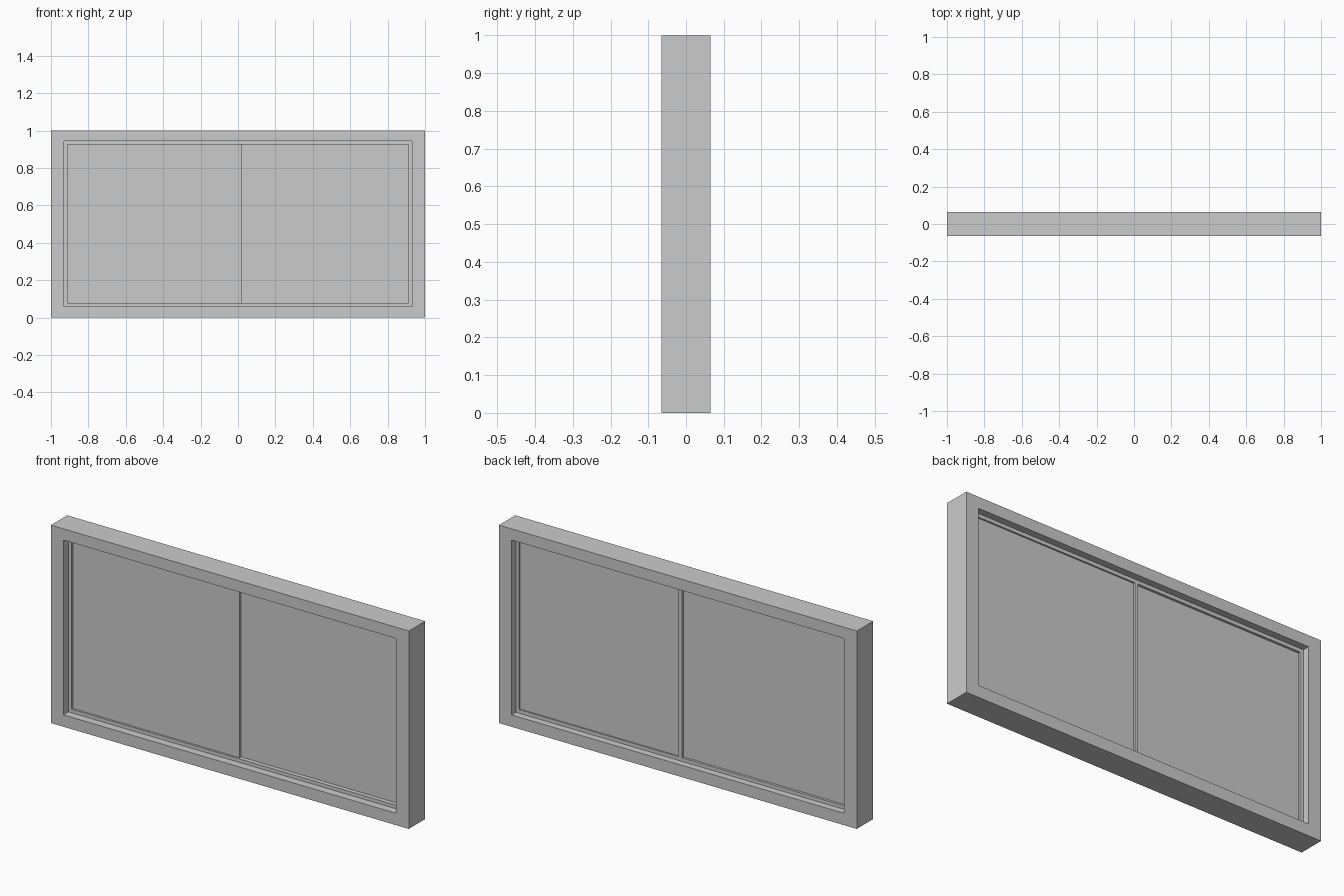
import bpy, bmesh

if "Cube" in bpy.data.objects:
    bpy.data.objects.remove(bpy.data.objects["Cube"])


def ring(name, outer, inner, y0, y1):
    """Rectangular frame: outer/inner are (x0, x1, z0, z1), depth y0..y1."""
    def corners(r, y):
        x0, x1, z0, z1 = r
        return [bm.verts.new((x, y, z)) for x, z in ((x0, z0), (x1, z0), (x1, z1), (x0, z1))]
    bm = bmesh.new()
    loops = [corners(outer, y0), corners(inner, y0), corners(inner, y1), corners(outer, y1)]
    for k in range(4):
        a, b = loops[k], loops[(k + 1) % 4]
        for i in range(4):
            j = (i + 1) % 4
            bm.faces.new((a[i], a[j], b[j], b[i]))
    return finish(name, bm)


def box(name, x0, x1, y0, y1, z0, z1):
    bm = bmesh.new()
    bmesh.ops.create_cube(bm, size=1)
    for v in bm.verts:
        v.co = ((x0, x1)[v.co.x > 0], (y0, y1)[v.co.y > 0], (z0, z1)[v.co.z > 0])
    return finish(name, bm)


def finish(name, bm):
    bmesh.ops.recalc_face_normals(bm, faces=bm.faces[:])
    mesh = bpy.data.meshes.new(name)
    bm.to_mesh(mesh)
    bm.free()
    ob = bpy.data.objects.new(name, mesh)
    bpy.context.collection.objects.link(ob)
    return ob


OPENING = (-0.93, 0.93, 0.06, 0.943)
SASH = (-0.912, 0.912, 0.078, 0.925)

# Outer frame and the recessed sash lip
ring("outer_frame", (-1, 1, 0, 1), OPENING, -0.065, 0.065)
ring("sash_rim", OPENING, SASH, -0.025, 0.03)

# Centre bar and the two panes, slightly offset in depth
x0, x1, z0, z1 = SASH
box("centre_bar", 0.002, 0.02, -0.015, 0.03, z0, z1)
box("left_pane", x0, 0.002, -0.015, 0.018, z0, z1)
box("right_pane", 0.02, x1, -0.003, 0.022, z0, z1)
